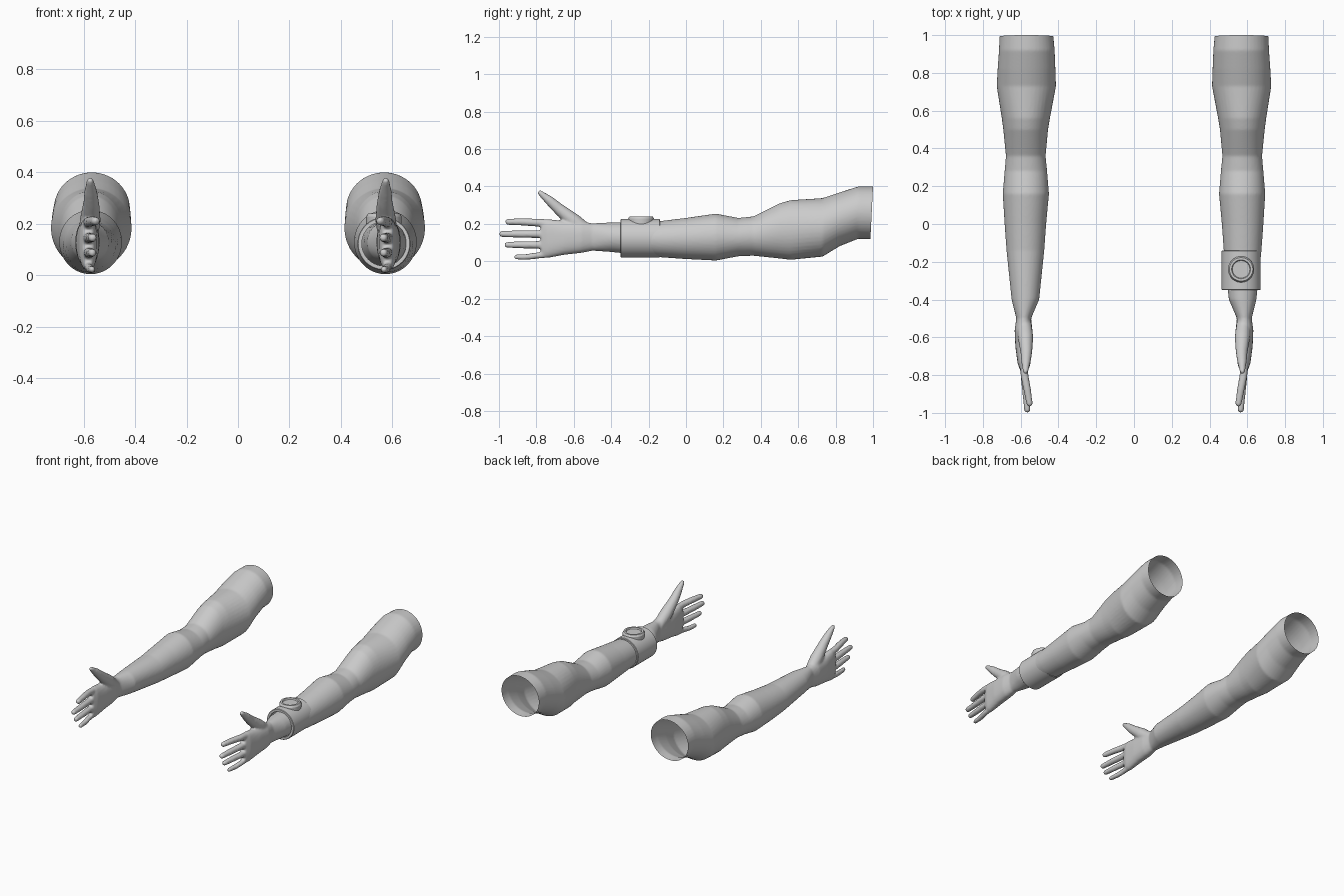
import bpy, bmesh, math
from mathutils import Vector, Matrix

if "Cube" in bpy.data.objects:
    bpy.data.objects.remove(bpy.data.objects["Cube"])


def make_object(name, bm):
    me = bpy.data.meshes.new(name)
    bmesh.ops.recalc_face_normals(bm, faces=bm.faces[:])
    bm.to_mesh(me)
    bm.free()
    ob = bpy.data.objects.new(name, me)
    bpy.context.collection.objects.link(ob)
    return ob


def loft(bm, sections, n=40):
    """Closed tube along y through (y, x_in, x_out, z_low, z_high, squareness)."""
    prev = None
    rings = []
    for y, x0, x1, z0, z1, p in sections:
        ring = []
        for i in range(n):
            a = 2 * math.pi * i / n
            c, s = math.cos(a), math.sin(a)
            c = math.copysign(abs(c) ** (2 / p), c)
            s = math.copysign(abs(s) ** (2 / p), s)
            ring.append(bm.verts.new(((x0 + x1) / 2 + c * (x1 - x0) / 2, y,
                                      (z0 + z1) / 2 + s * (z1 - z0) / 2)))
        if prev:
            for i in range(n):
                j = (i + 1) % n
                bm.faces.new((prev[i], prev[j], ring[j], ring[i]))
        prev = ring
        rings.append(ring)
    bm.faces.new(rings[0])
    bm.faces.new(rings[-1][::-1])


def digit(bm, pts):
    """Chain of tapered rounded segments through (x, y, z, radius)."""
    for x, y, z, r in pts:
        bmesh.ops.create_uvsphere(bm, u_segments=20, v_segments=12, radius=r,
                                  matrix=Matrix.Translation((x, y, z)))
    for a, b in zip(pts, pts[1:]):
        p, q = Vector(a[:3]), Vector(b[:3])
        rot = (q - p).to_track_quat('Z', 'Y').to_matrix().to_4x4()
        bmesh.ops.create_cone(bm, cap_ends=True, segments=20, radius1=a[3], radius2=b[3],
                              depth=(q - p).length,
                              matrix=Matrix.Translation((p + q) / 2) @ rot)


def lathe(name, profile, centre, axis, closed, n=64):
    """Spin a (radius, height) profile about the y or z axis."""
    bm = bmesh.new()
    pts = profile + profile[:1] if closed else profile
    vs = [bm.verts.new((r, 0, h)) for r, h in pts]
    es = [bm.edges.new(e) for e in zip(vs, vs[1:])]
    bmesh.ops.spin(bm, geom=vs + es, cent=(0, 0, 0), axis=(0, 0, 1),
                   angle=2 * math.pi, steps=n)
    bmesh.ops.remove_doubles(bm, verts=bm.verts[:], dist=1e-4)
    rot = Matrix.Rotation(-math.pi / 2, 4, 'X') if axis == 'Y' else Matrix()
    bm.transform(Matrix.Translation(centre) @ rot)
    ob = make_object(name, bm)
    bpy.ops.object.select_all(action='DESELECT')
    bpy.context.view_layer.objects.active = ob
    ob.select_set(True)
    bpy.ops.object.shade_smooth_by_angle(angle=math.radians(30))
    return ob


# Arm and palm
bm = bmesh.new()
loft(bm, [
    (1.03, .43, .71, .12, .40, 2), (.92, .42, .715, .12, .40, 2),
    (.82, .416, .722, .08, .368, 2), (.73, .413, .727, .025, .338, 2),
    (.56, .445, .70, .008, .327, 2), (.50, .455, .692, .015, .31, 2),
    (.36, .468, .678, .03, .24, 2), (.28, .46, .685, .027, .232, 2),
    (.16, .45, .695, .004, .255, 2), (0, .465, .685, .012, .232, 2),
    (-.14, .475, .675, .022, .215, 2), (-.40, .502, .648, .05, .208, 2),
    (-.50, .545, .623, .057, .203, 2.2), (-.56, .538, .632, .045, .212, 2.3),
    (-.65, .54, .628, .035, .215, 2.4), (-.74, .548, .616, .018, .226, 2.6),
    (-.775, .56, .602, .022, .222, 2.6)])

# Fingers: x at tip, height at base and tip, reach, radius
for xt, zb, zt, tip, r in ((.553, .203, .211, -.967, .021), (.565, .146, .146, -1.0, .021),
                           (.566, .088, .088, -.972, .02), (.567, .038, .023, -.92, .017)):
    e = tip + r * .8
    digit(bm, [(.583, -.72, zb, r), (.58, -.80, (zb + zt) / 2, r),
               ((.578 + xt) / 2, (e - .80) / 2, zt, r * .95), (xt, e, zt, r * .8)])

# Thumb
digit(bm, [(.58, -.52, .155, .036), (.574, -.60, .215, .041), (.57, -.68, .28, .031),
           (.572, -.73, .325, .025), (.574, -.78, .366, .014)])

# Fuse into one skin, open the shoulder end, mirror to the other side
arms = make_object("arms", bm)
mod = arms.modifiers.new("fuse", 'REMESH')
mod.mode, mod.voxel_size = 'VOXEL', .007
mod = arms.modifiers.new("soften", 'SMOOTH')
mod.factor, mod.iterations = .5, 5
deps = bpy.context.evaluated_depsgraph_get()
skin = bpy.data.meshes.new_from_object(arms.evaluated_get(deps))
arms.modifiers.clear()
bm = bmesh.new()
bm.from_mesh(skin)
bmesh.ops.bisect_plane(bm, geom=bm.verts[:] + bm.edges[:] + bm.faces[:],
                       plane_co=(0, 1, .40), plane_no=(0, 1, -.05), clear_outer=True)
for f in bm.faces:
    f.smooth = True
bm.to_mesh(skin)
bm.free()
arms.data = skin
mod = arms.modifiers.new("other_side", 'MIRROR')
mod.use_mirror_merge = False

# Wrist cuff and its round dial
lathe("wrist_cuff", [(.086, -.105), (.100, -.105), (.103, -.102), (.103, .102),
                     (.100, .105), (.086, .105)], (.567, -.245, .123), 'Y', True)
lathe("cuff_dial", [(.069, .185), (.069, .228), (.062, .240), (.050, .240),
                    (.046, .232), (0, .232)], (.567, -.24, 0), 'Z', False)
